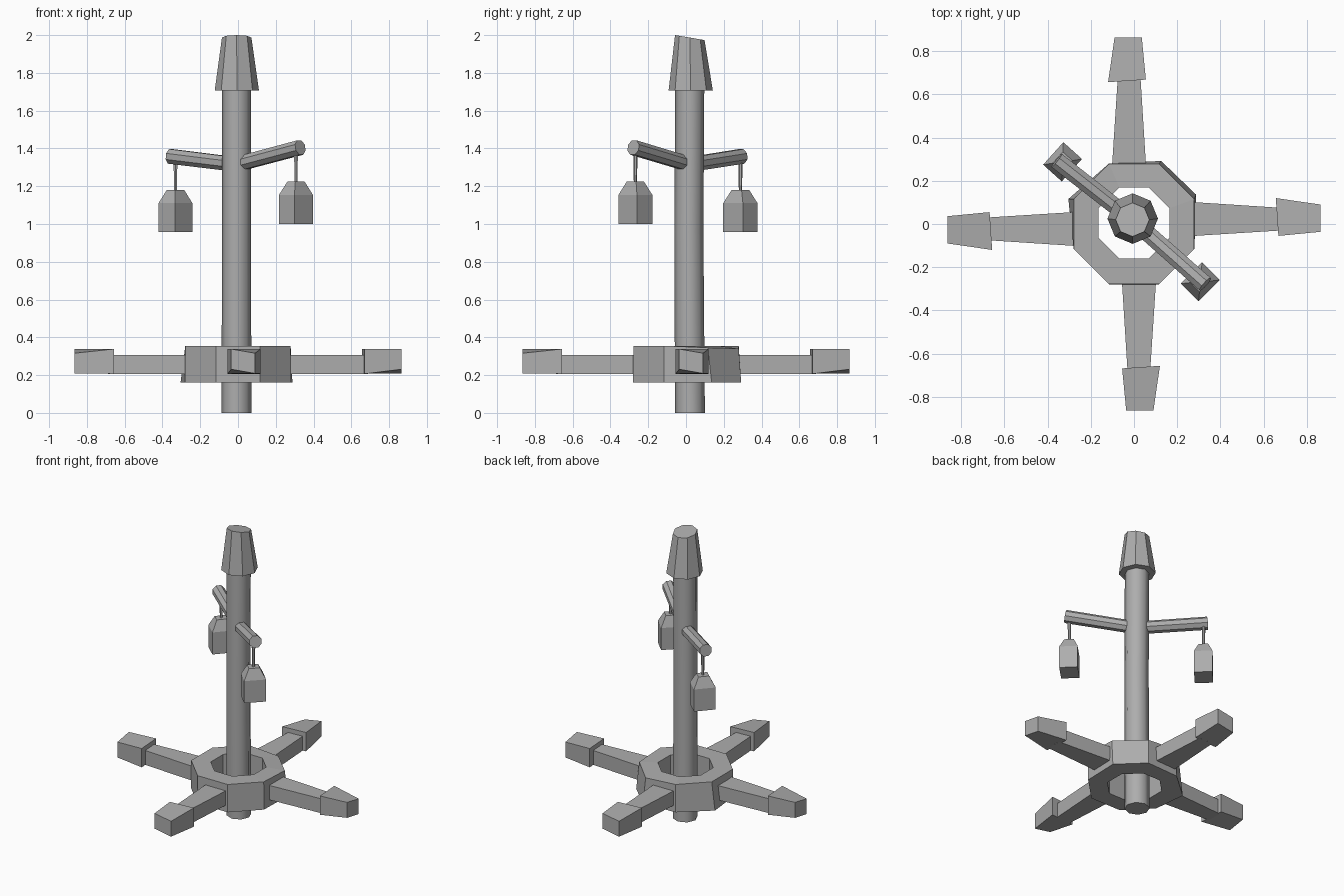
import bpy, bmesh
from math import cos, sin, pi, radians
from mathutils import Vector, Matrix

if "Cube" in bpy.data.objects:
    bpy.data.objects.remove(bpy.data.objects["Cube"])

grey = bpy.data.materials.new("dark_grey")
grey.diffuse_color = (0.42, 0.42, 0.42, 1)
grey.use_nodes = True
grey.node_tree.nodes["Principled BSDF"].inputs["Base Color"].default_value = grey.diffuse_color


def ngon(cx, cy, z, r, n=8, turn=0.0, tilt=0.0):
    """Horizontal polygon ring, optionally sloping along y."""
    pts = [(r * cos(turn + 2 * pi * i / n), r * sin(turn + 2 * pi * i / n)) for i in range(n)]
    return [Vector((cx + x, cy + y, z + tilt * y)) for x, y in pts]


def box_ring(cx, cy, z, a, b, turn):
    """Horizontal rectangle with half sizes a and b."""
    rot = Matrix.Rotation(turn, 3, 'Z')
    return [Vector((cx, cy, z)) + rot @ Vector((sx * a, sy * b, 0))
            for sx, sy in ((1, 1), (-1, 1), (-1, -1), (1, -1))]


def loft(name, rings, closed=False):
    """Skin a list of rings; cap the ends, or join last to first when closed."""
    bm = bmesh.new()
    loops = [[bm.verts.new(p) for p in ring] for ring in rings]
    pairs = list(zip(loops, loops[1:]))
    if closed:
        pairs.append((loops[-1], loops[0]))
    else:
        bm.faces.new(loops[0])
        bm.faces.new(loops[-1])
    for a, b in pairs:
        n = len(a)
        for i in range(n):
            j = (i + 1) % n
            bm.faces.new((a[i], a[j], b[j], b[i]))
    bmesh.ops.recalc_face_normals(bm, faces=bm.faces[:])
    mesh = bpy.data.meshes.new(name)
    bm.to_mesh(mesh)
    bm.free()
    mesh.materials.append(grey)
    obj = bpy.data.objects.new(name, mesh)
    bpy.context.collection.objects.link(obj)
    return obj


def rod(name, a, b, ra, rb, n=8):
    """Tapered faceted rod between two points."""
    a, b = Vector(a), Vector(b)
    q = (b - a).to_track_quat('Z', 'Y')
    return loft(name, [[p + q @ v for v in ngon(0, 0, 0, r, n, pi / n)]
                       for p, r in ((a, ra), (b, rb))])


# Post, softly shaded round its sides, and its tapered cap
post = loft("post", [ngon(-0.008, 0.021, 0, 0.079), ngon(-0.008, 0.015, 0.96, 0.077),
                     ngon(-0.008, 0.02, 1.75, 0.077)])
bpy.context.view_layer.objects.active = post
post.select_set(True)
bpy.ops.object.shade_smooth_by_angle(angle=radians(50))
post.select_set(False)
loft("post_cap", [ngon(-0.006, 0.025, 1.708, 0.117),
                  ngon(-0.007, 0.02, 1.987, 0.078, tilt=-0.17)])

# Octagonal hub ring with a slightly skewed lower rim
k = 1 / cos(pi / 8)
outer_low = ngon(0, 0, 0.162, 0.28 * k, turn=pi / 8)
outer_low[0] += Vector((0.008, 0.02, 0))
outer_low[1] += Vector((0.01, 0.012, 0))
outer_low[3] += Vector((-0.024, 0, 0))
outer_top = ngon(0, 0, 0.355, 0.279 * k, turn=pi / 8)
outer_top[0].z -= 0.01
outer_top[1].z -= 0.015
inner_low = ngon(0, 0.005, 0.162, 0.165 * k, turn=pi / 8)
inner_top = ngon(0, 0.005, 0.355, 0.165 * k, turn=pi / 8)
loft("hub_ring", [outer_low, outer_top, inner_top, inner_low], closed=True)


def section(y, x0, x1, low, high, drop=0.0, skew=0.0):
    """Four-cornered section across a leg; drop lowers the right-hand side."""
    return [Vector(p) for p in ((x0, y - skew, low), (x1, y + skew, low - drop),
                                (x1, y + skew, high - drop), (x0, y - skew, high))]


# Four legs with flared feet, turned about the post
for i, side in enumerate(("front", "right", "back", "left")):
    turn = Matrix.Rotation(i * pi / 2, 4, 'Z')
    leg = loft(side + "_leg", [section(-0.25, -0.057, 0.103, 0.207, 0.307),
                               section(-0.68, -0.03, 0.075, 0.207, 0.307)])
    foot = loft(side + "_foot", [section(-0.663, -0.055, 0.12, 0.207, 0.338, skew=0.006),
                                 section(-0.865, -0.036, 0.09, 0.231, 0.338, drop=0.022)])
    for obj in (leg, foot):
        obj.data.transform(turn)

# Two branches, each with a hanging lantern
root = (-0.008, 0.02, 1.315)
for side, tip, hang, base, turn in (
        ("left", (-0.358, 0.294, 1.358), (-0.331, 0.288), 0.957, radians(-42)),
        ("right", (0.33, -0.279, 1.405), (0.307, -0.268), 1.0, radians(-45))):
    x, y = hang
    rod(side + "_branch", root, tip, 0.041, 0.042)
    rod(side + "_lantern_hanger", (x, y, base + 0.2), (x, y, tip[2] - 0.01), 0.008, 0.012, 6)
    loft(side + "_lantern", [box_ring(x, y, base, 0.058, 0.07, turn),
                             box_ring(x, y, base + 0.153, 0.058, 0.07, turn),
                             box_ring(x, y, base + 0.224, 0.03, 0.035, turn)])
